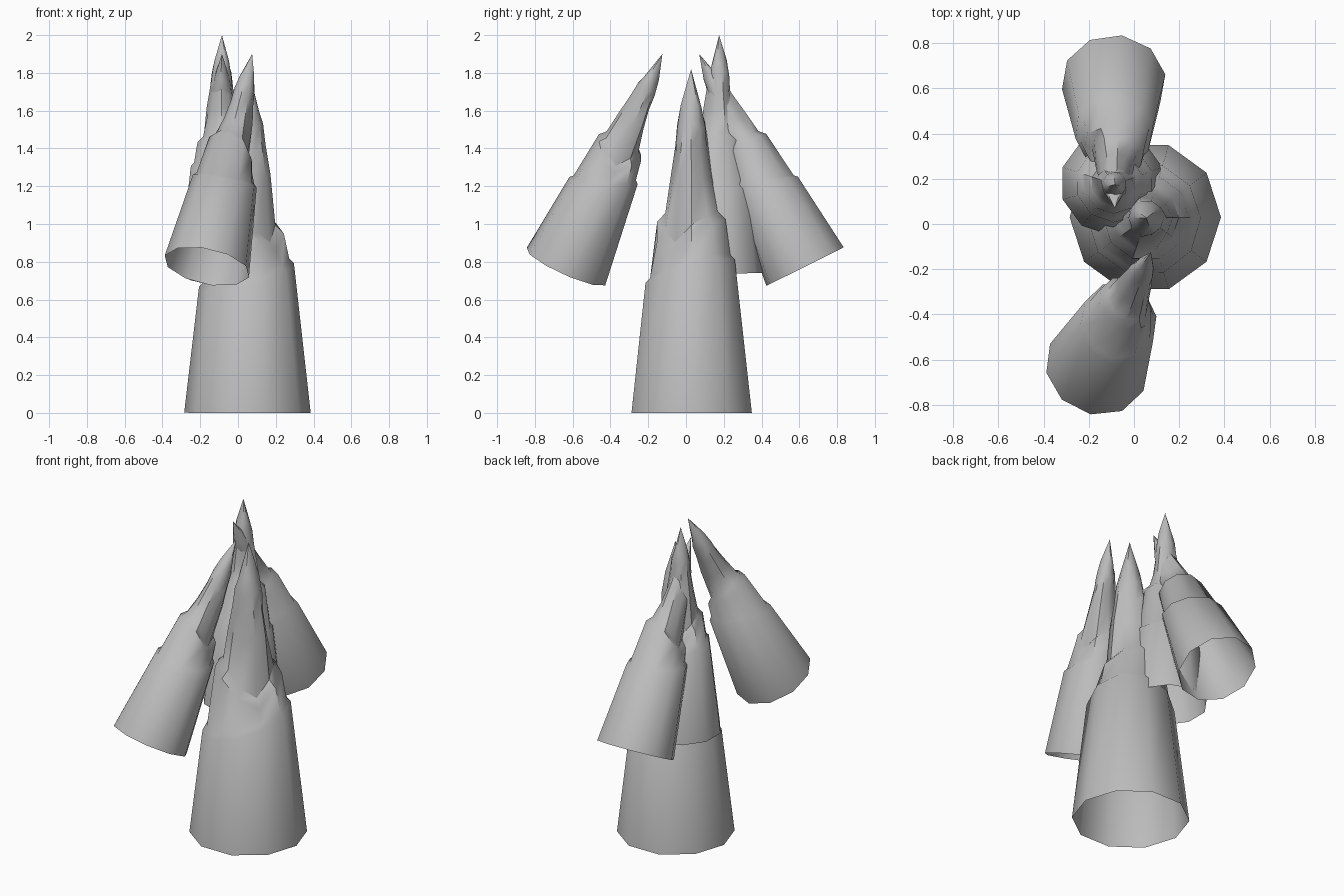
import bpy, bmesh, math
from mathutils import Vector, Quaternion

if "Cube" in bpy.data.objects:
    bpy.data.objects.remove(bpy.data.objects["Cube"])

SIDES = 10
HEIGHT = 1.82

grey = bpy.data.materials.new("stone grey")
grey.diffuse_color = (0.5, 0.5, 0.5, 1)
grey.use_nodes = True
grey.node_tree.nodes["Principled BSDF"].inputs["Base Color"].default_value = grey.diffuse_color


def cosd(a):
    return math.cos(math.radians(a))


def column(a):
    """Radius and height up one side of a stepped spike, at angle a."""
    low = 0.73 + 0.09 * cosd(a - 45)              # slanted top of the lower cone
    sweep = max(0, cosd(a - 315)) ** 4            # side where the steps fade out
    high = 1.02 + 0.04 * cosd(a - 160) - 0.13 * sweep
    low_r = 0.335 - 0.115 * low
    jag = 0.02 * cosd(3 * a + 40)
    return [
        (0.335, 0),
        (low_r, low),
        (low_r - 0.025, low + 0.025),
        (0.19, high),
        (0.145, high + 0.045),
        (0.112 + jag * 0.4, 1.25 + jag),
        (0.088 + jag * 0.3, 1.40 + jag),
        (0.078, 1.52 + jag),
        (0.058, 1.61 - jag),
    ]


def spike(name, base, tip, spin):
    """Open-bottomed stepped spike from base to tip, turned about its own axis."""
    bm = bmesh.new()
    cols = []
    for i in range(SIDES):
        a = 360 * i / SIDES
        cols.append([bm.verts.new((r * cosd(a), r * cosd(a - 90), z))
                     for r, z in column(a)])
    point = bm.verts.new((0, 0, HEIGHT))
    for i in range(SIDES):
        c, n = cols[i], cols[(i + 1) % SIDES]
        for k in range(len(c) - 1):
            bm.faces.new((c[k], n[k], n[k + 1], c[k + 1]))
        bm.faces.new((c[-1], n[-1], point))
    mesh = bpy.data.meshes.new(name)
    bm.to_mesh(mesh)
    bm.free()
    mesh.materials.append(grey)

    ob = bpy.data.objects.new(name, mesh)
    bpy.context.collection.objects.link(ob)
    axis = Vector(tip) - Vector(base)
    turn = Quaternion((0, 0, 1), math.radians(spin))
    ob.rotation_mode = 'QUATERNION'
    ob.rotation_quaternion = Vector((0, 0, 1)).rotation_difference(axis) @ turn
    ob.scale = (axis.length / HEIGHT,) * 3
    ob.location = base
    bpy.ops.object.select_all(action='DESELECT')
    ob.select_set(True)
    bpy.context.view_layer.objects.active = ob
    bpy.ops.object.shade_smooth_by_angle(angle=math.radians(40))


# One large spike and three smaller ones leaning around it
spike("main_spike", (0.05, 0.03, 0), (0.055, 0.027, 1.82), 0)
spike("rear_upright_spike", (-0.095, 0.18, 0.74), (-0.085, 0.175, 2.0), 162)
spike("front_leaning_spike", (-0.165, -0.635, 0.775), (0.075, -0.125, 1.9), 45)
spike("back_leaning_spike", (-0.09, 0.63, 0.775), (-0.085, 0.07, 1.9), -135)
